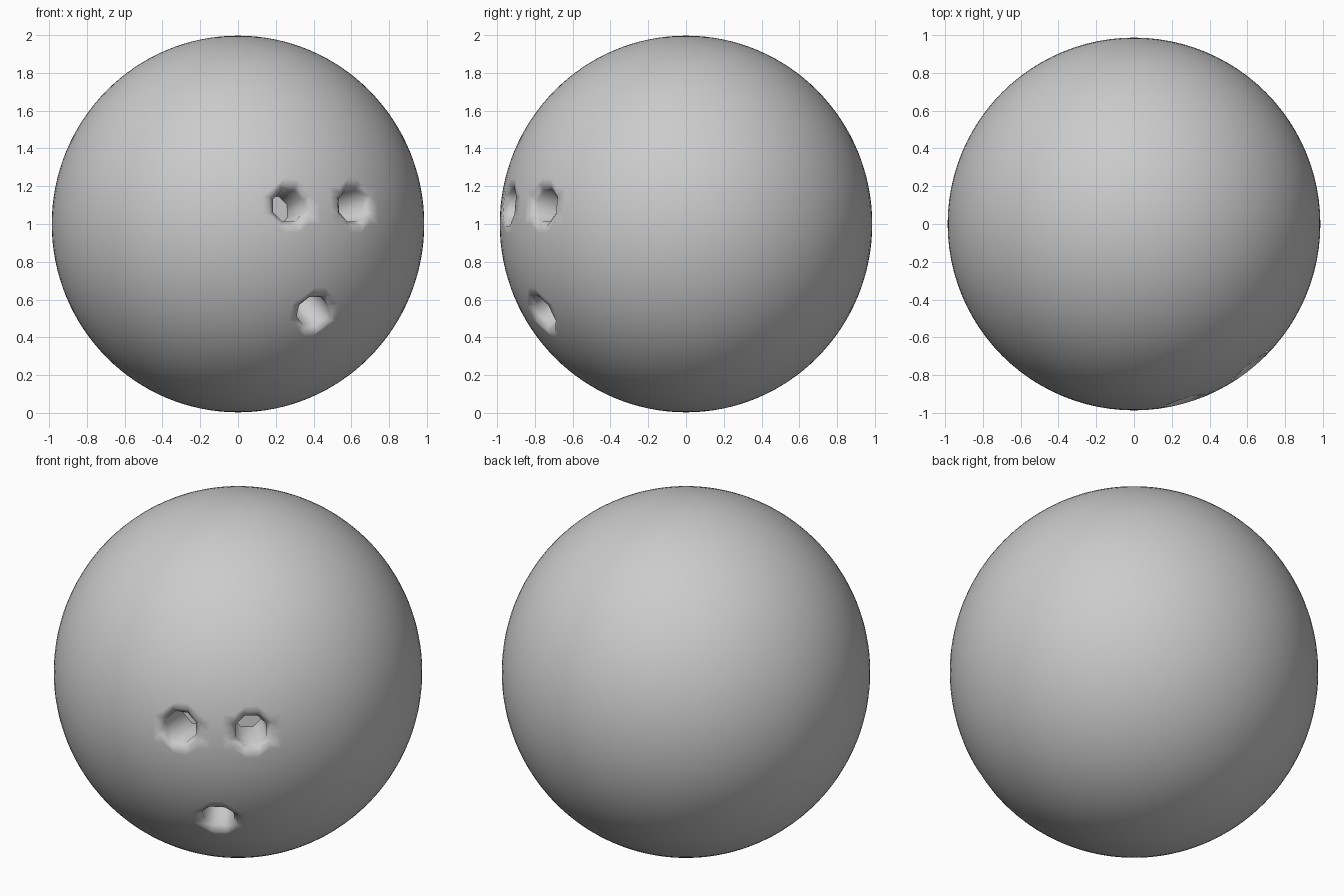
import bpy, bmesh, math
from mathutils import Vector

if "Cube" in bpy.data.objects:
    bpy.data.objects.remove(bpy.data.objects["Cube"])

CENTER = Vector((0, 0, 1))
RXY, RZ = 0.986, 0.997

# Ball body
bpy.ops.mesh.primitive_uv_sphere_add(segments=96, ring_count=64, radius=1, location=CENTER)
ball = bpy.context.object
ball.name = "ball"
ball.scale = (RXY, RXY, RZ)
bpy.ops.object.transform_apply(location=False, rotation=False, scale=True)


def finger_hole(name, x, z, depth=0.32):
    """Eight-sided cutter with a flared rim, pointing at the ball centre."""
    y = -math.sqrt(RXY ** 2 * (1 - (z / RZ) ** 2) - x * x)
    d = Vector((x, y, z))
    r = d.length
    rot = d.to_track_quat('Z', 'Y')
    # radius and distance from the ball centre
    profile = [(0.085, r - depth), (0.09, r - 0.035), (0.122, r - 0.006), (0.15, r + 0.02)]
    bm = bmesh.new()
    rings = []
    for rad, h in profile:
        rings.append([bm.verts.new(rot @ Vector((
            rad * math.cos((i + 0.5) * math.pi / 4),
            rad * math.sin((i + 0.5) * math.pi / 4), h)) + CENTER) for i in range(8)])
    for a, b in zip(rings, rings[1:]):
        for i in range(8):
            j = (i + 1) % 8
            bm.faces.new((a[i], a[j], b[j], b[i]))
    bm.faces.new(rings[0][::-1])
    bm.faces.new(rings[-1])
    bmesh.ops.recalc_face_normals(bm, faces=bm.faces)
    me = bpy.data.meshes.new(name)
    bm.to_mesh(me)
    bm.free()
    ob = bpy.data.objects.new(name, me)
    bpy.context.collection.objects.link(ob)
    return ob


# Two finger holes and the thumb hole
for name, x, z in (("left_finger_hole", 0.275, 0.10),
                   ("right_finger_hole", 0.62, 0.10),
                   ("thumb_hole", 0.405, -0.475)):
    cutter = finger_hole(name, x, z)
    mod = ball.modifiers.new(name, 'BOOLEAN')
    mod.operation = 'DIFFERENCE'
    mod.solver = 'EXACT'
    mod.object = cutter
    bpy.context.view_layer.objects.active = ball
    bpy.ops.object.modifier_apply(modifier=mod.name)
    bpy.data.objects.remove(cutter)

# Smooth shading
bpy.ops.object.select_all(action='DESELECT')
ball.select_set(True)
bpy.context.view_layer.objects.active = ball
bpy.ops.object.shade_smooth_by_angle(angle=math.radians(60))
